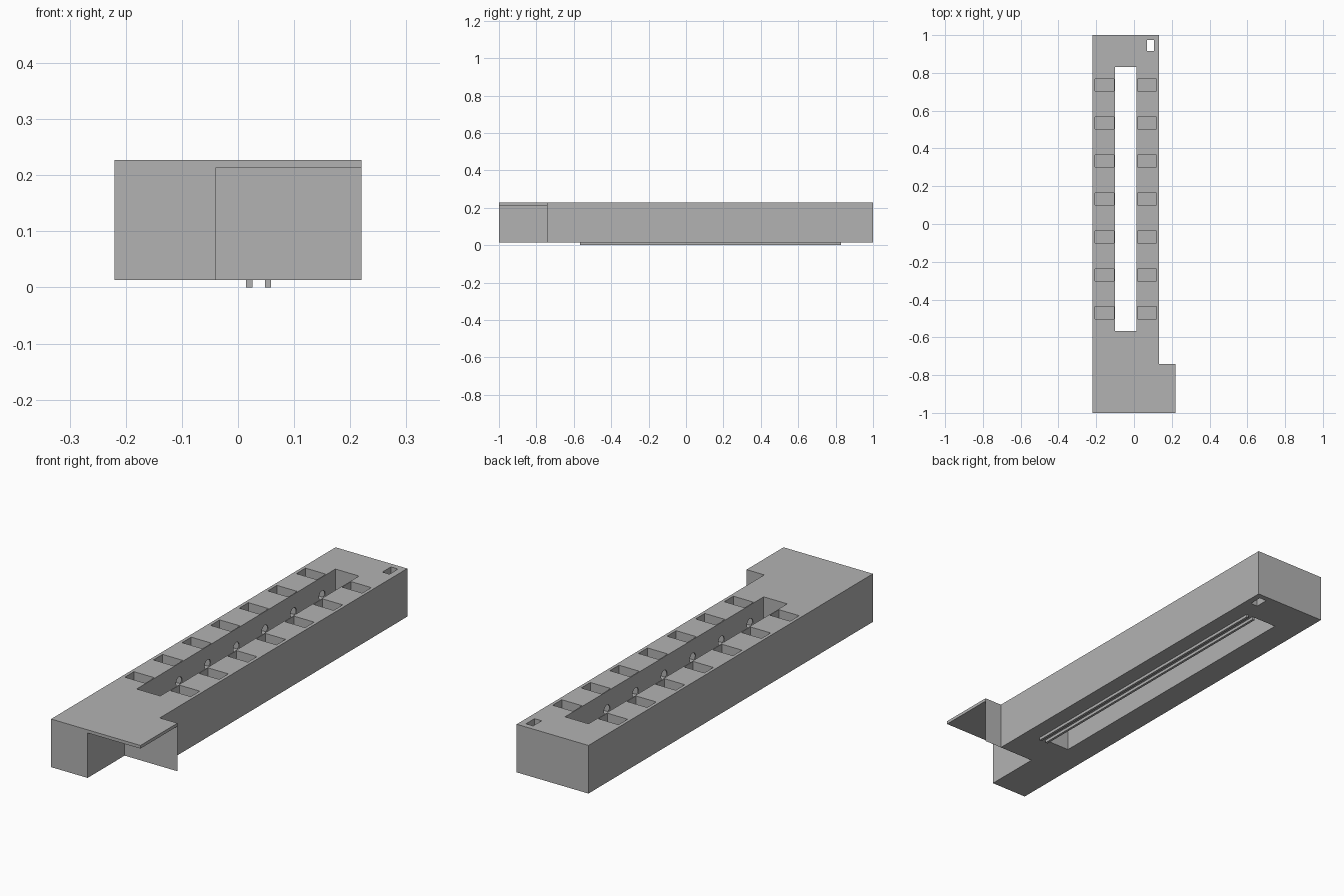
import bpy
import math

if "Cube" in bpy.data.objects:
    bpy.data.objects.remove(bpy.data.objects["Cube"], do_unlink=True)

grey = bpy.data.materials.new("plain_grey")
grey.use_nodes = True
GREY = (0.45, 0.45, 0.45, 1)
grey.diffuse_color = GREY
grey.node_tree.nodes["Principled BSDF"].inputs["Base Color"].default_value = GREY


def box(name, x, y, z):
    """Box from (low, high) ranges on each axis."""
    bpy.ops.mesh.primitive_cube_add(size=1)
    ob = bpy.context.object
    ob.name = name
    ob.location = [(a + b) / 2 for a, b in (x, y, z)]
    ob.scale = [b - a for a, b in (x, y, z)]
    bpy.ops.object.transform_apply(location=True, rotation=False, scale=True)
    ob.data.materials.append(grey)
    return ob


def cut(target, cutter):
    """Subtract the cutter and discard it."""
    cutter.hide_render = True
    mod = target.modifiers.new("cut", 'BOOLEAN')
    mod.operation = 'DIFFERENCE'
    mod.solver = 'EXACT'
    mod.object = cutter
    bpy.context.view_layer.objects.active = target
    bpy.ops.object.modifier_apply(modifier=mod.name)
    bpy.data.objects.remove(cutter, do_unlink=True)


BASE, TOP = 0.013, 0.227
RIGHT = 0.133          # side wall of the main block
MID = -0.0435          # centre line of the main block
STEP_Y = -0.74         # back of the front notch
SLOT_Y = (-0.567, 0.83)
ALL_Z = (-0.1, 0.4)

# Main block with the thin overhanging front tab
body = box("body", (-0.22, 0.22), (-1, 1), (BASE, TOP))
cut(body, box("side_cutter", (RIGHT, 0.4), (STEP_Y, 1.2), ALL_Z))
cut(body, box("notch_cutter", (-0.04, 0.4), (-1.2, STEP_Y), (-0.1, 0.213)))

# Long through slot and the small corner hole
cut(body, box("slot_cutter", (MID - 0.058, MID + 0.058), SLOT_Y, ALL_Z))
cut(body, box("hole_cutter", (0.07, 0.105), (0.915, 0.975), ALL_Z))

# Rows of pockets on both sides, joined to the slot by round ports
for i in range(7):
    y = -0.47 + i * 0.201
    for side in (-1, 1):
        xs = sorted((MID + side * 0.0625, MID + side * 0.162))
        cut(body, box("pocket_cutter", xs, (y - 0.032, y + 0.032), (0.12, 0.4)))
    bpy.ops.mesh.primitive_cylinder_add(
        vertices=24, radius=0.021, depth=0.2,
        location=(MID, y, 0.146), rotation=(0, math.pi / 2, 0))
    cut(body, bpy.context.object)

# Two thin rails under the block
for name, x in (("inner_rail", 0.0145), ("outer_rail", 0.048)):
    box(name, (x, x + 0.011), SLOT_Y, (0, BASE))
